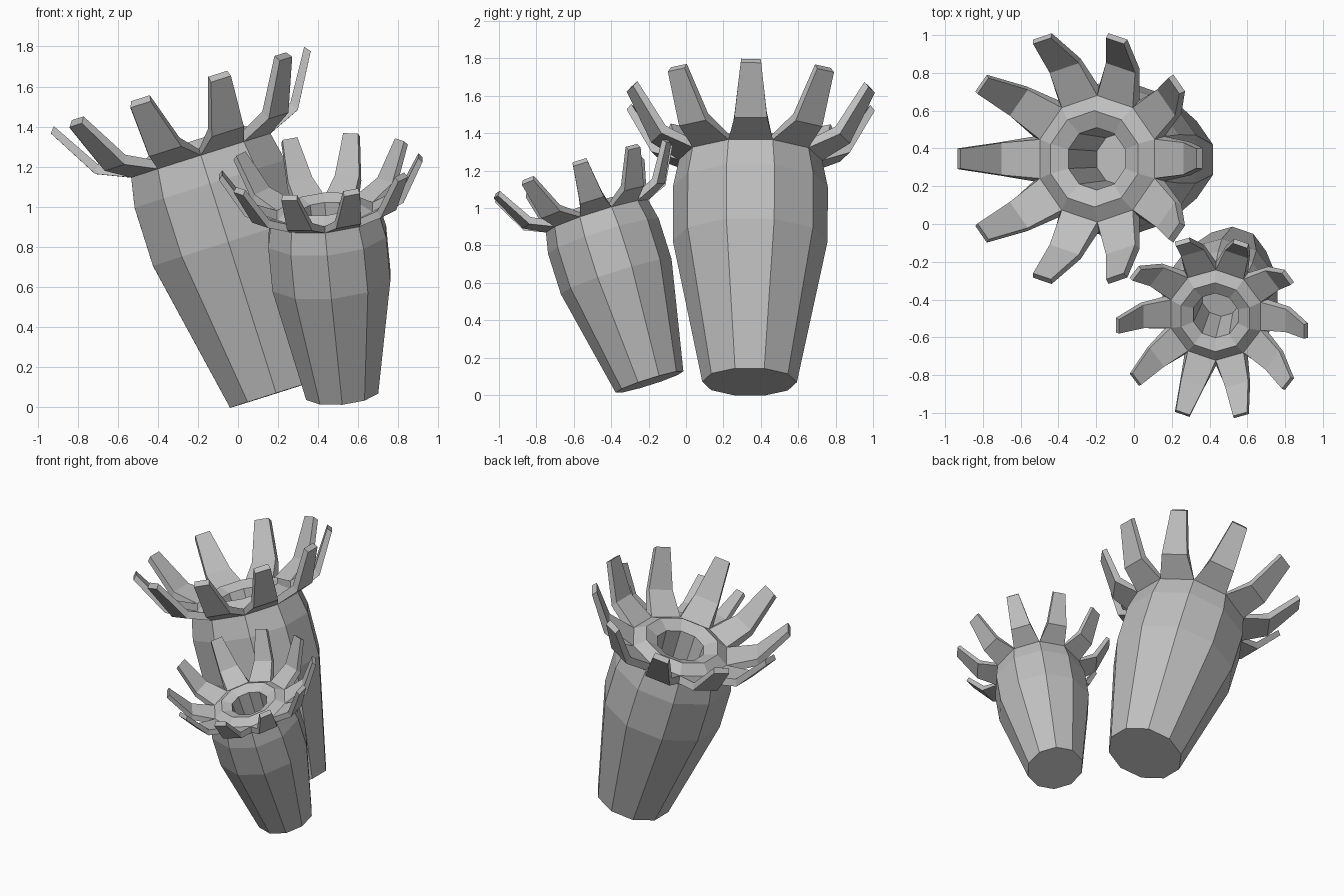
import bpy
import bmesh
from math import sin, cos, pi
from mathutils import Vector, Matrix

SIDES = 10

cube = bpy.data.objects.get("Cube")
if cube:
    bpy.data.objects.remove(cube, do_unlink=True)

grey = bpy.data.materials.new("stone_grey")
grey.use_nodes = True
grey.diffuse_color = (0.52, 0.52, 0.52, 1)
grey.node_tree.nodes["Principled BSDF"].inputs["Base Color"].default_value = (0.52, 0.52, 0.52, 1)

# (radius, height) up the outer wall, over the lip and down into the mouth
STALK = [(0.253, 0), (0.414, 0.791), (0.414, 1.095), (0.383, 1.244),
         (0.335, 1.275), (0.255, 1.325), (0.165, 1.285), (0.14, 0.86)]
RIM, COLLAR = STALK[3], STALK[4]

# (distance out, height, half width) of the tentacle's outer and inner skins
FLAT = cos(pi / SIDES)
HALF = sin(pi / SIDES)
OUTER = [(RIM[0] * FLAT, RIM[1], RIM[0] * HALF), (0.53, 1.315, 0.088), (0.68, 1.575, 0.055)]
INNER = [(COLLAR[0] * FLAT, COLLAR[1], COLLAR[0] * HALF), (0.505, 1.36, 0.085), (0.655, 1.605, 0.052)]


def finish(bm, name, frame):
    bmesh.ops.recalc_face_normals(bm, faces=bm.faces)
    mesh = bpy.data.meshes.new(name)
    bm.to_mesh(mesh)
    bm.free()
    mesh.materials.append(grey)
    obj = bpy.data.objects.new(name, mesh)
    obj.matrix_world = frame
    bpy.context.collection.objects.link(obj)


def add_stalk(name, frame):
    bm = bmesh.new()
    rings = []
    for r, z in STALK:
        angles = [(k - 0.5) * 2 * pi / SIDES for k in range(SIDES)]
        rings.append([bm.verts.new((r * cos(a), r * sin(a), z)) for a in angles])
    for low, high in zip(rings, rings[1:]):
        for k in range(SIDES):
            n = (k + 1) % SIDES
            bm.faces.new((low[k], low[n], high[n], high[k]))
    bm.faces.new(rings[0][::-1])
    bm.faces.new(rings[-1])
    finish(bm, name, frame)


def add_tentacles(name, frame):
    bm = bmesh.new()
    for k in range(SIDES):
        turn = Matrix.Rotation(k * 2 * pi / SIDES, 3, 'Z')
        loops = []
        for (ro, zo, wo), (ri, zi, wi) in zip(OUTER, INNER):
            corners = [(ro, -wo, zo), (ro, wo, zo), (ri, wi, zi), (ri, -wi, zi)]
            loops.append([bm.verts.new(turn @ Vector(c)) for c in corners])
        for a, b in zip(loops, loops[1:]):
            for i in range(4):
                j = (i + 1) % 4
                bm.faces.new((a[i], a[j], b[j], b[i]))
        bm.faces.new(loops[-1])
    finish(bm, name, frame)


def add_polyp(name, foot, rim, scale):
    # Stand the polyp along the line from its foot to its rim centre
    foot = Vector(foot)
    z = (Vector(rim) - foot).normalized()
    y = z.cross(Vector((1, 0, 0))).normalized()
    x = y.cross(z)
    turn = Matrix((x, y, z)).transposed().to_4x4()
    frame = Matrix.Translation(foot) @ turn @ Matrix.Scale(scale, 4)
    add_stalk(name + "_stalk", frame)
    add_tentacles(name + "_tentacles", frame)


add_polyp("large_polyp", (0.19, 0.34, 0.07), (-0.185, 0.345, 1.255), 1.0)
add_polyp("small_polyp", (0.52, -0.195, 0.07), (0.435, -0.475, 0.955), 0.75)
